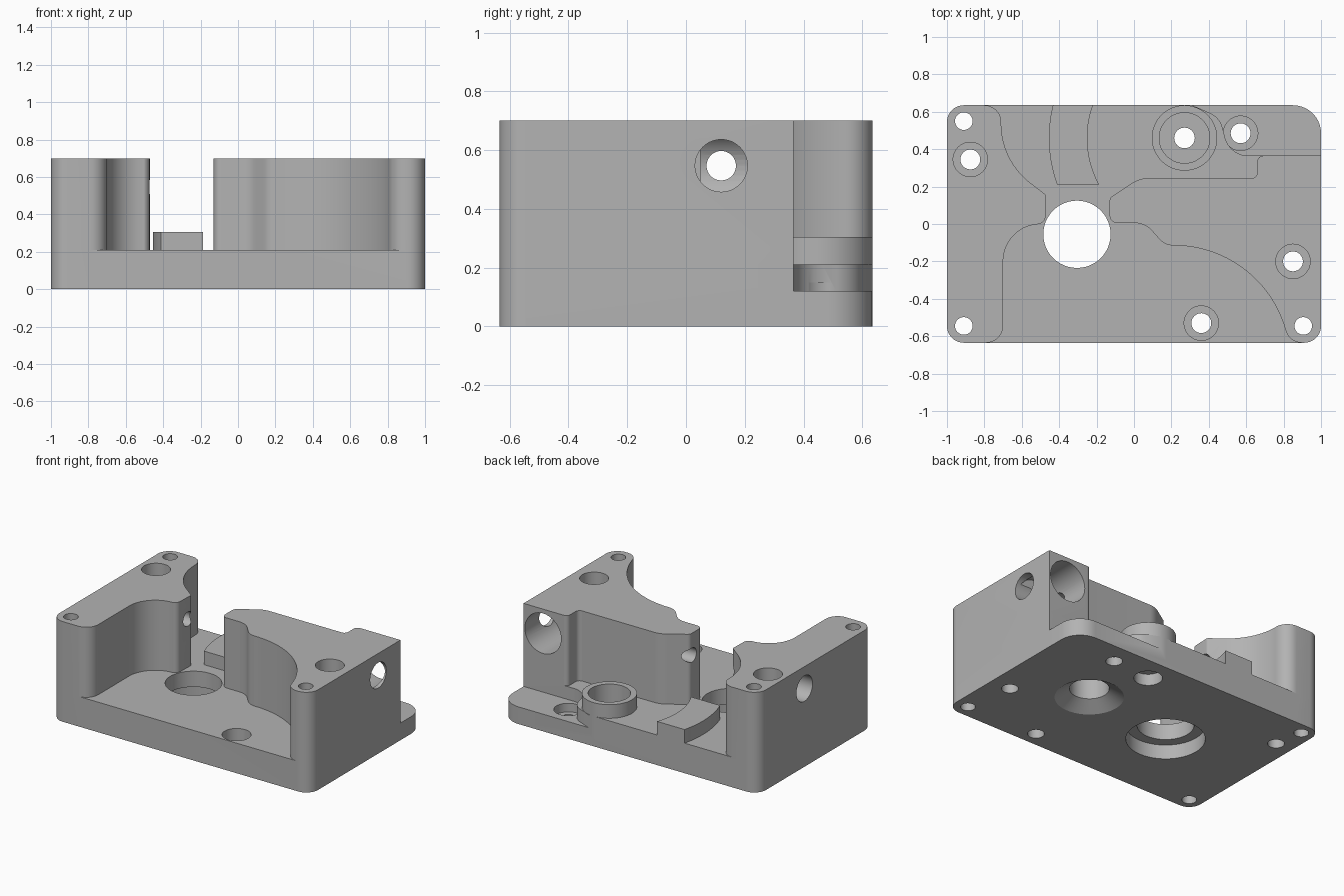
import bpy, bmesh, math
from mathutils import Vector, Matrix

if "Cube" in bpy.data.objects:
    bpy.data.objects.remove(bpy.data.objects["Cube"], do_unlink=True)

metal = bpy.data.materials.new("grey_metal")
GREY = (0.45, 0.45, 0.45, 1)
metal.diffuse_color = GREY
metal.use_nodes = True
metal.node_tree.nodes["Principled BSDF"].inputs["Base Color"].default_value = GREY


def fillet(corners, steps=10):
    """Round each (x, y, radius) corner of a closed outline."""
    out = []
    n = len(corners)
    for i, (x, y, r) in enumerate(corners):
        p = Vector((x, y))
        a = (Vector(corners[i - 1][:2]) - p).normalized()
        b = (Vector(corners[(i + 1) % n][:2]) - p).normalized()
        if r == 0:
            out.append(p)
            continue
        half = a.angle(b) / 2
        centre = p + (a + b).normalized() * r / math.sin(half)
        start = p + a * r / math.tan(half) - centre
        end = p + b * r / math.tan(half) - centre
        sweep = start.angle(end)
        sign = 1 if start.x * end.y - start.y * end.x > 0 else -1
        count = steps * 3 if r > 0.3 else steps
        for k in range(count + 1):
            out.append(centre + Matrix.Rotation(sign * sweep * k / count, 2) @ start)
    return out


def make_object(name, bm):
    bmesh.ops.recalc_face_normals(bm, faces=bm.faces)
    mesh = bpy.data.meshes.new(name)
    bm.to_mesh(mesh)
    bm.free()
    mesh.materials.append(metal)
    obj = bpy.data.objects.new(name, mesh)
    bpy.context.collection.objects.link(obj)
    return obj


def prism(name, outline, z0, z1):
    bm = bmesh.new()
    face = bm.faces.new([bm.verts.new((p[0], p[1], z0)) for p in outline])
    top = bmesh.ops.extrude_face_region(bm, geom=[face])["geom"]
    bmesh.ops.translate(bm, vec=(0, 0, z1 - z0),
                        verts=[v for v in top if isinstance(v, bmesh.types.BMVert)])
    return make_object(name, bm)


def cylinder(name, start, end, r0, r1=None):
    start, end = Vector(start), Vector(end)
    axis = end - start
    bm = bmesh.new()
    bmesh.ops.create_cone(bm, cap_ends=True, segments=48, radius1=r0,
                          radius2=r0 if r1 is None else r1, depth=axis.length)
    turn = axis.to_track_quat('Z', 'Y').to_matrix().to_4x4()
    bmesh.ops.transform(bm, verts=bm.verts,
                        matrix=Matrix.Translation((start + end) / 2) @ turn)
    return make_object(name, bm)


def combine(target, tool, operation):
    """Bake one boolean and discard the tool."""
    tool.hide_render = True
    mod = target.modifiers.new("bool", 'BOOLEAN')
    mod.operation, mod.solver, mod.object = operation, 'EXACT', tool
    graph = bpy.context.evaluated_depsgraph_get()
    mesh = bpy.data.meshes.new_from_object(target.evaluated_get(graph))
    target.modifiers.clear()
    target.data = mesh
    bpy.data.objects.remove(tool, do_unlink=True)


def drill(x, y, z0, z1, r, r1=None):
    combine(body, cylinder("drill", (x, y, z0), (x, y, z1), r, r1), 'DIFFERENCE')


FLOOR, TOP, LEDGE, PAD, EDGE = 0.21, 0.7, 0.12, 0.305, 0.635

# Base plate
plate_outline = fillet([(-1, -EDGE, .09), (1, -EDGE, .09), (1, EDGE, .15), (-1, EDGE, .09)])
body = prism("machined_housing", plate_outline, 0, FLOOR)

# Tall tower on the -x side
left_outline = fillet([
    (-1, -EDGE, .09), (-.70, -EDGE, .09), (-.70, 0, .2), (-.475, 0, .04),
    (-.47, .155, .02), (-.71, .34, .4), (-.71, EDGE, .09), (-1, EDGE, .09)])
combine(body, prism("narrow_tower", left_outline, 0, TOP), 'UNION')

# Tall tower on the +x side
right_outline = fillet([
    (1, -EDGE, .09), (1, .365, 0), (.66, .365, .03), (.66, .245, .03),
    (.03, .245, .15), (-.13, .14, .03), (-.13, .005, .04), (.06, .005, .12),
    (.165, -.115, .1), (.68, -.115, .62), (.83, -EDGE, .09)])
combine(body, prism("wide_tower", right_outline, 0, TOP), 'UNION')

# Lowered rear corner
recess_outline = fillet([
    (.28, .7, 0), (.3, .64, 0), (.46, .57, .12), (.51, .365, .13),
    (1.1, .365, 0), (1.1, .7, 0)])
combine(body, prism("corner_recess", recess_outline, LEDGE, FLOOR + .05), 'DIFFERENCE')

# Round boss and curved pad on the floor
BX, BY = .27, .46
combine(body, cylinder("boss", (BX, BY, .05), (BX, BY, PAD), .175), 'UNION')


def pad_arc(radius):
    pts = []
    for k in range(17):
        y = .21 + (EDGE - .21) * k / 16
        pts.append((BX - math.sqrt(radius ** 2 - (y - BY) ** 2), y))
    return pts


pad_outline = pad_arc(.725) + pad_arc(.52)[::-1]
combine(body, prism("curved_pad", pad_outline, .1, PAD), 'UNION')

# Main bore with a wider seat underneath
drill(-.305, -.055, -.1, .3, .18)
drill(-.305, -.055, -.1, .1, .25)

# Boss bore
drill(BX, BY, -.1, .4, .055)
drill(BX, BY, .15, .4, .135)
drill(BX, BY, -.1, .08, .09)

# Flared blind bore below the wide tower
drill(.4, .04, -.1, .45, .125)
drill(.4, .04, -.001, .06, .22, .125)

# Plain corner holes
for x, y in [(-.91, .55), (-.91, -.545), (.905, -.545)]:
    drill(x, y, -.1, .8, .047)

# Counterbored screw holes
for x, y, surface, depth in [(-.875, .345, TOP, .2), (.85, -.2, TOP, .2),
                             (.36, -.53, FLOOR, .1), (.57, .485, LEDGE, .06)]:
    drill(x, y, -.1, .8, .053)
    drill(x, y, surface - depth, surface + .03, .092)

# Cross hole through both towers, counterbored at each end
for x0, x1, r in [(-1.1, 1.1, .05), (.8, 1.1, .089), (-1.1, -.8, .089)]:
    combine(body, cylinder("cross_hole", (x0, .12, .547), (x1, .12, .547), r), 'DIFFERENCE')

# Wide blind bore in the rear face
combine(body, cylinder("rear_bore", (.85, .05, .53), (.85, .5, .53), .14), 'DIFFERENCE')

# Smooth curved walls, keep machined edges crisp
bpy.ops.object.select_all(action='DESELECT')
body.select_set(True)
bpy.context.view_layer.objects.active = body
bpy.ops.object.shade_smooth_by_angle(angle=math.radians(30))
